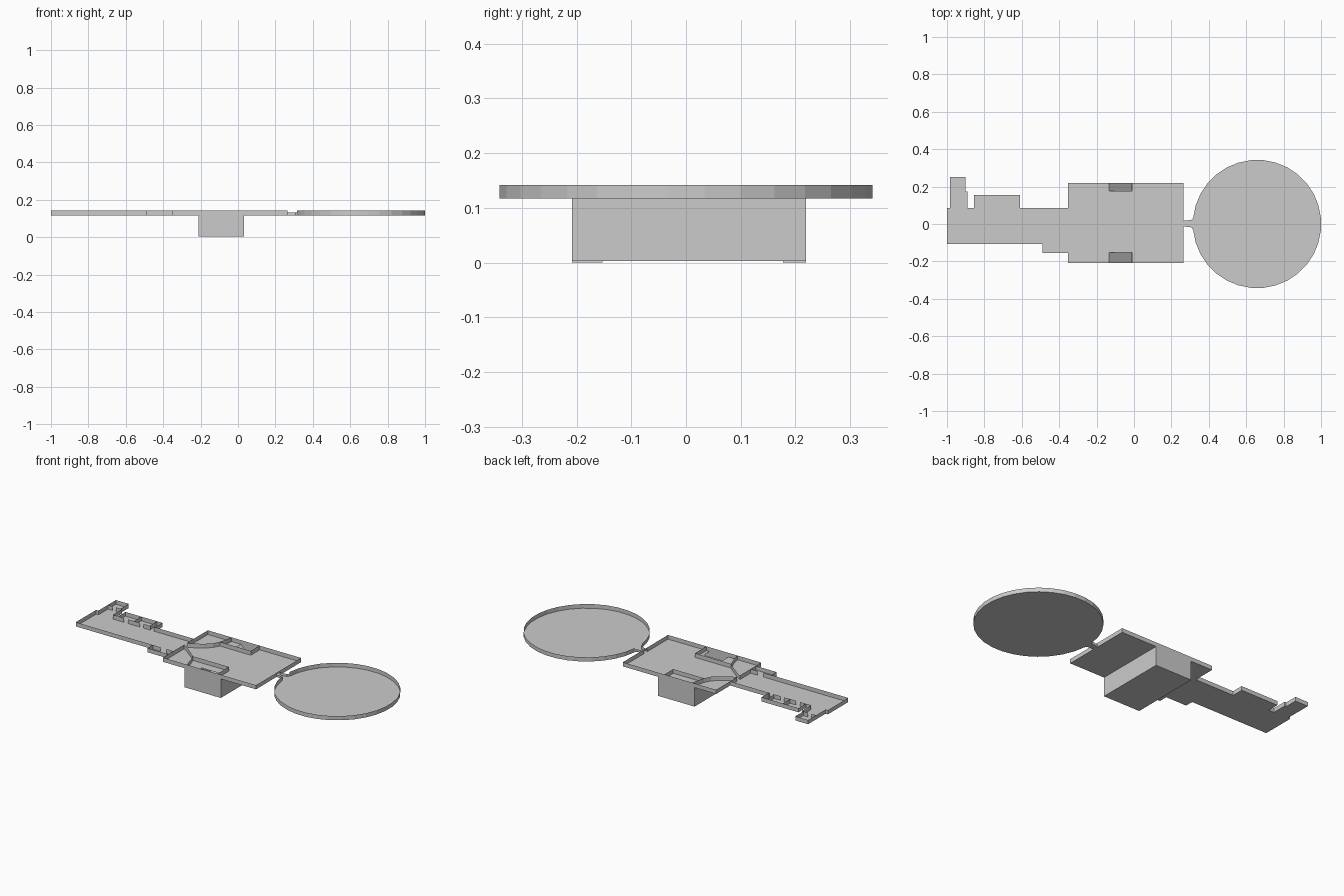
import bpy, bmesh, math

if "Cube" in bpy.data.objects:
    bpy.data.objects.remove(bpy.data.objects["Cube"])

F, T, D = 0.117, 0.142, 0.132     # floor level, wall top, doorway top


def finish(bm, name):
    bmesh.ops.remove_doubles(bm, verts=bm.verts, dist=1e-5)
    me = bpy.data.meshes.new(name)
    bm.to_mesh(me)
    bm.free()
    ob = bpy.data.objects.new(name, me)
    bpy.context.collection.objects.link(ob)
    return ob


def face(bm, pts):
    return bm.faces.new([bm.verts.new(p) for p in pts])


def floor(bm, pts, z=F):
    face(bm, [(x, y, z) for x, y in pts])


def walls(bm, pts, closed=False, z0=F, z1=T):
    ends = pts[1:] + pts[:1] if closed else pts[1:]
    for (ax, ay), (bx, by) in zip(pts, ends):
        face(bm, [(ax, ay, z0), (bx, by, z0), (bx, by, z1), (ax, ay, z1)])


def rect(x0, x1, y0, y1):
    return [(x0, y0), (x1, y0), (x1, y1), (x0, y1)]


# round chamber with an opening facing the neck
bm = bmesh.new()
N, R, CX = 32, 0.343, 0.658
ring = [(CX + R * math.cos(math.pi + (i + 0.5) * math.tau / N),
         R * math.sin(math.pi + (i + 0.5) * math.tau / N)) for i in range(N)]
floor(bm, ring)
walls(bm, ring)
finish(bm, "round_chamber")

# low neck between hall and round chamber
bm = bmesh.new()
neck_n = [(0.265, 0.017), (0.308, 0.022), ring[-1]]
neck_s = [(0.265, -0.013), (0.308, -0.018), ring[0]]
floor(bm, neck_s + neck_n[::-1])
walls(bm, neck_n, z1=D)
walls(bm, neck_s, z1=D)
finish(bm, "neck_passage")

# main hall floor, notched for the two stairwells
X0, X1, Y0, Y1 = -0.353, 0.265, -0.208, 0.219
RX0, RX1 = -0.135, -0.01
PN, PS = 0.177, -0.153
bm = bmesh.new()
floor(bm, [(X0, Y0), (RX0, Y0), (RX0, PS), (RX1, PS), (RX1, Y0), (X1, Y0),
           (X1, Y1), (RX1, Y1), (RX1, PN), (RX0, PN), (RX0, Y1), (X0, Y1)])
walls(bm, [(X1, -0.013), (X1, Y0), (X0, Y0), (X0, -0.005)])
walls(bm, [(X1, 0.017), (X1, Y1), (X0, Y1), (X0, 0.02)])
walls(bm, [(X1, -0.013), (X1, 0.017)], z0=D)
finish(bm, "main_hall")

# curved partitions and stair rooms inside the hall
bm = bmesh.new()
walls(bm, [(X0, 0.02), (-0.315, 0.037), (-0.27, 0.065), (-0.235, 0.097),
           (-0.215, 0.135), (-0.203, 0.175), (-0.195, Y1)])
walls(bm, [(X0, -0.005), (-0.315, -0.03), (-0.27, -0.065), (-0.228, -0.10),
           (-0.21, -0.15), (-0.195, Y0)])
walls(bm, [(-0.215, 0.135), (-0.01, 0.135), (-0.01, Y1)])
walls(bm, [(-0.228, -0.10), (0.01, -0.10), (0.01, Y0)])
finish(bm, "hall_partitions")

# lower room under the hall
bm = bmesh.new()
low = rect(-0.21, 0.032, Y0, Y1)
floor(bm, low, 0.003)
walls(bm, low, True, 0.003, F)
finish(bm, "lower_room")

# ramps going down to the lower room
for name, ya, yb in (("north_ramp", PN, Y1), ("south_ramp", Y0, PS)):
    bm = bmesh.new()
    face(bm, [(RX0, ya, F), (RX1, ya, 0), (RX1, yb, 0), (RX0, yb, F)])
    finish(bm, name)

# west wing with its corner alcove
bm = bmesh.new()
C = 0.086
wing = [(X0, C), (-0.89, C), (-0.89, 0.175), (-0.90, 0.175), (-0.90, 0.251),
        (-0.985, 0.251), (-0.985, C), (-1, C), (-1, -0.107), (-0.49, -0.107),
        (-0.49, -0.156), (X0, -0.156)]
floor(bm, wing)
walls(bm, [(-0.855, C)] + wing[1:])
walls(bm, [(X0, C), (-0.61, C)])
walls(bm, [(-0.985, 0.175), (-0.955, 0.175)])
walls(bm, [(-0.93, 0.175), (-0.90, 0.175)])
walls(bm, [(-0.49, -0.107), (-0.44, -0.107)])
walls(bm, [(-0.40, -0.107), (X0, -0.107)])
finish(bm, "west_wing")

# row of three small side rooms, each with a doorway
bm = bmesh.new()
for x0, x1 in ((-0.855, -0.75), (-0.75, -0.645), (-0.645, -0.61)):
    m, g = (x0 + x1) / 2, 0.012
    floor(bm, rect(x0, x1, C, 0.156))
    walls(bm, [(m - g, C), (x0, C), (x0, 0.156), (x1, 0.156)])
    walls(bm, [(m + g, C), (x1, C)])
walls(bm, [(-0.61, C), (-0.61, 0.156)])
finish(bm, "side_rooms")
